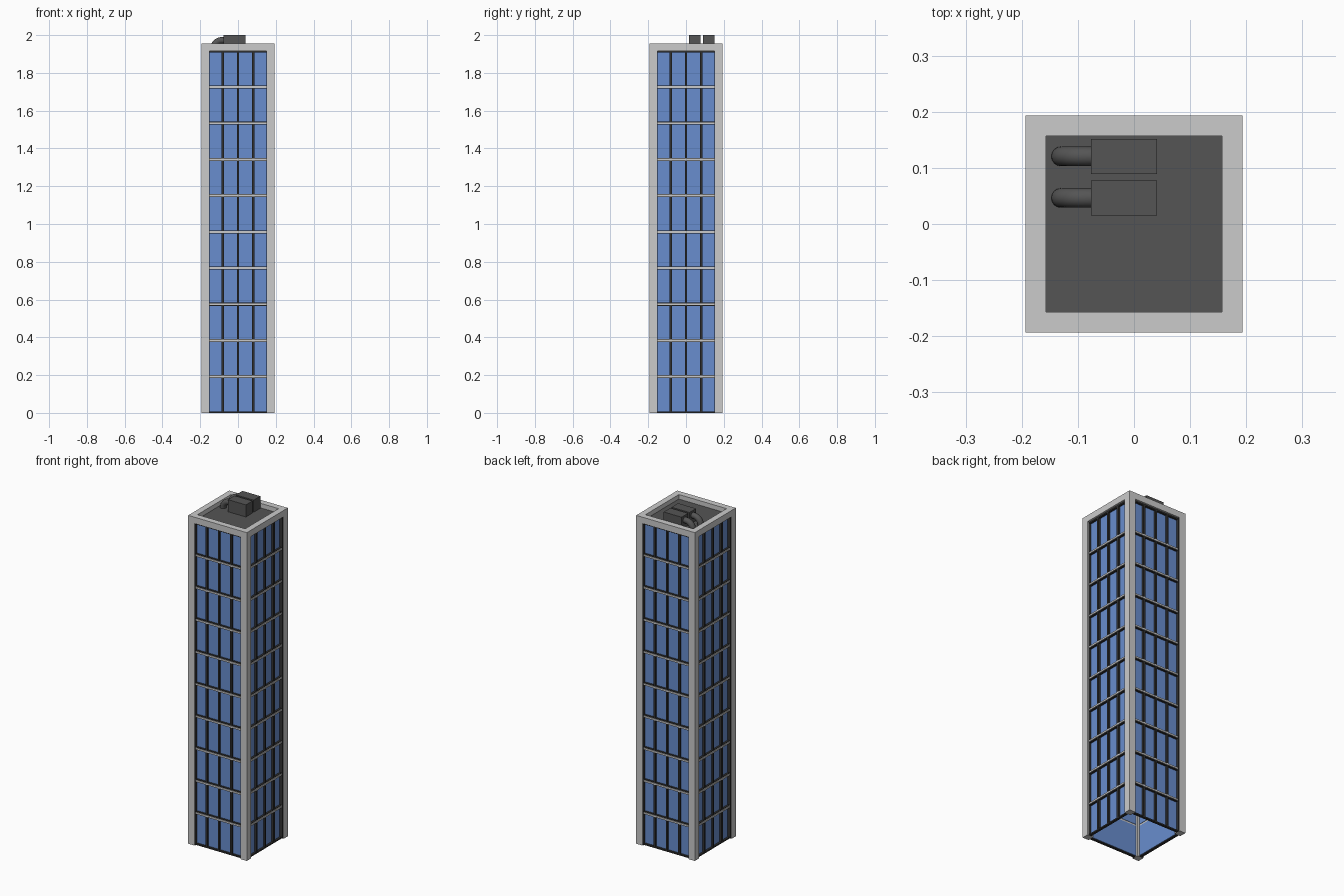
import bpy, bmesh, math
from mathutils import Matrix, Vector

if "Cube" in bpy.data.objects:
    bpy.data.objects.remove(bpy.data.objects["Cube"])

H, W, IN = 1.955, 0.193, 0.153      # height, half width, half width of window opening
FLOORS, STEP = 10, 0.1917


def material(name, color):
    m = bpy.data.materials.new(name)
    m.diffuse_color = (*color, 1)
    m.use_nodes = True
    m.node_tree.nodes["Principled BSDF"].inputs["Base Color"].default_value = m.diffuse_color
    return m


glass_mat = material("blue_glass", (0.14, 0.27, 0.62))
dark_mat = material("dark_metal", (0.09, 0.09, 0.09))
frame_mat = material("frame_black", (0.03, 0.03, 0.03))


def boxes(name, specs, mat=None, sides=1):
    """One object from (x0, x1, y0, y1, z0, z1) boxes, repeated around z."""
    bm = bmesh.new()
    for s in range(sides):
        rot = Matrix.Rotation(s * math.pi / 2, 4, 'Z')
        for x0, x1, y0, y1, z0, z1 in specs:
            loc = Matrix.Translation(((x0 + x1) / 2, (y0 + y1) / 2, (z0 + z1) / 2))
            size = Matrix.Diagonal((x1 - x0, y1 - y0, z1 - z0, 1))
            bmesh.ops.create_cube(bm, size=1, matrix=rot @ loc @ size)
    me = bpy.data.meshes.new(name)
    bm.to_mesh(me)
    bm.free()
    ob = bpy.data.objects.new(name, me)
    bpy.context.collection.objects.link(ob)
    if mat:
        me.materials.append(mat)
    return ob


TOP = FLOORS * STEP

# Concrete shell: corner posts and the parapet ring
boxes("corner_posts", [(-W, -IN, -W, -IN, 0, TOP)], sides=4)
boxes("parapet", [(-W, 0.157, -W, -0.157, TOP, H)], sides=4)

# Thin floor edges between storeys
boxes("floor_edges", [(-IN, IN, -0.186, -0.167, k * STEP - 0.005, k * STEP + 0.005)
                      for k in range(1, FLOORS)], sides=4)

# Dark window frames: mullions, jambs and rails
frame = [(x - w / 2, x + w / 2, -0.182, -0.169, 0, TOP)
         for x, w in ((-0.081, 0.013), (0, 0.01), (0.081, 0.013))]
frame += [(-IN, -IN + 0.003, -0.188, -0.169, 0, TOP), (IN - 0.003, IN, -0.188, -0.169, 0, TOP)]
for k in range(FLOORS + 1):
    z = k * STEP
    frame.append((-IN, IN, -0.182, -0.168, max(0, z - 0.008), min(TOP, z + 0.008)))
boxes("window_frames", frame, frame_mat, 4)

# Glass, one sheet per storey and side
boxes("window_glass", [(-IN, IN, -0.17, -0.165, k * STEP + 0.005, (k + 1) * STEP - 0.005)
                       for k in range(FLOORS)], glass_mat, 4)

# Recessed roof
ROOF = 1.928
boxes("roof_deck", [(-0.16, 0.16, -0.16, 0.16, TOP - 0.005, ROOF)], dark_mat)


def duct(name, y, r=0.0175, bend=0.045, segs=12, sides=16):
    """Quarter-bend pipe running from a unit down into the roof."""
    bm = bmesh.new()
    path = [(Vector((-0.075, y, 1.972)), 0)]
    for i in range(segs + 1):
        a = math.pi / 2 * i / segs
        path.append((Vector((-0.085 - bend * math.sin(a), y, 1.972 - bend + bend * math.cos(a))), a))
    rings = []
    for c, a in path:
        n = Vector((math.sin(a), 0, -math.cos(a)))
        rings.append([bm.verts.new(c - r * math.cos(t) * n + Vector((0, r * math.sin(t), 0)))
                      for t in (2 * math.pi * j / sides for j in range(sides))])
    # outward radial directions point away from the bend centre
    for c, ring in zip(path, rings):
        a = c[1]
        out = Vector((-math.sin(a), 0, math.cos(a)))
        for j, v in enumerate(ring):
            t = 2 * math.pi * j / sides
            v.co = c[0] + r * math.cos(t) * out + Vector((0, r * math.sin(t), 0))
    for p, q in zip(rings, rings[1:]):
        for j in range(sides):
            k = (j + 1) % sides
            bm.faces.new((p[j], p[k], q[k], q[j]))
    bmesh.ops.recalc_face_normals(bm, faces=bm.faces)
    for f in bm.faces:
        f.smooth = True
    me = bpy.data.meshes.new(name)
    bm.to_mesh(me)
    bm.free()
    me.materials.append(dark_mat)
    bpy.context.collection.objects.link(bpy.data.objects.new(name, me))


# Two rooftop air units with their ducts
for label, y in (("rear", 0.1205), ("front", 0.0465)):
    boxes(f"air_unit_{label}", [(-0.077, 0.041, y - 0.031, y + 0.031, ROOF - 0.002, 2.0)], dark_mat)
    duct(f"duct_{label}", y)
